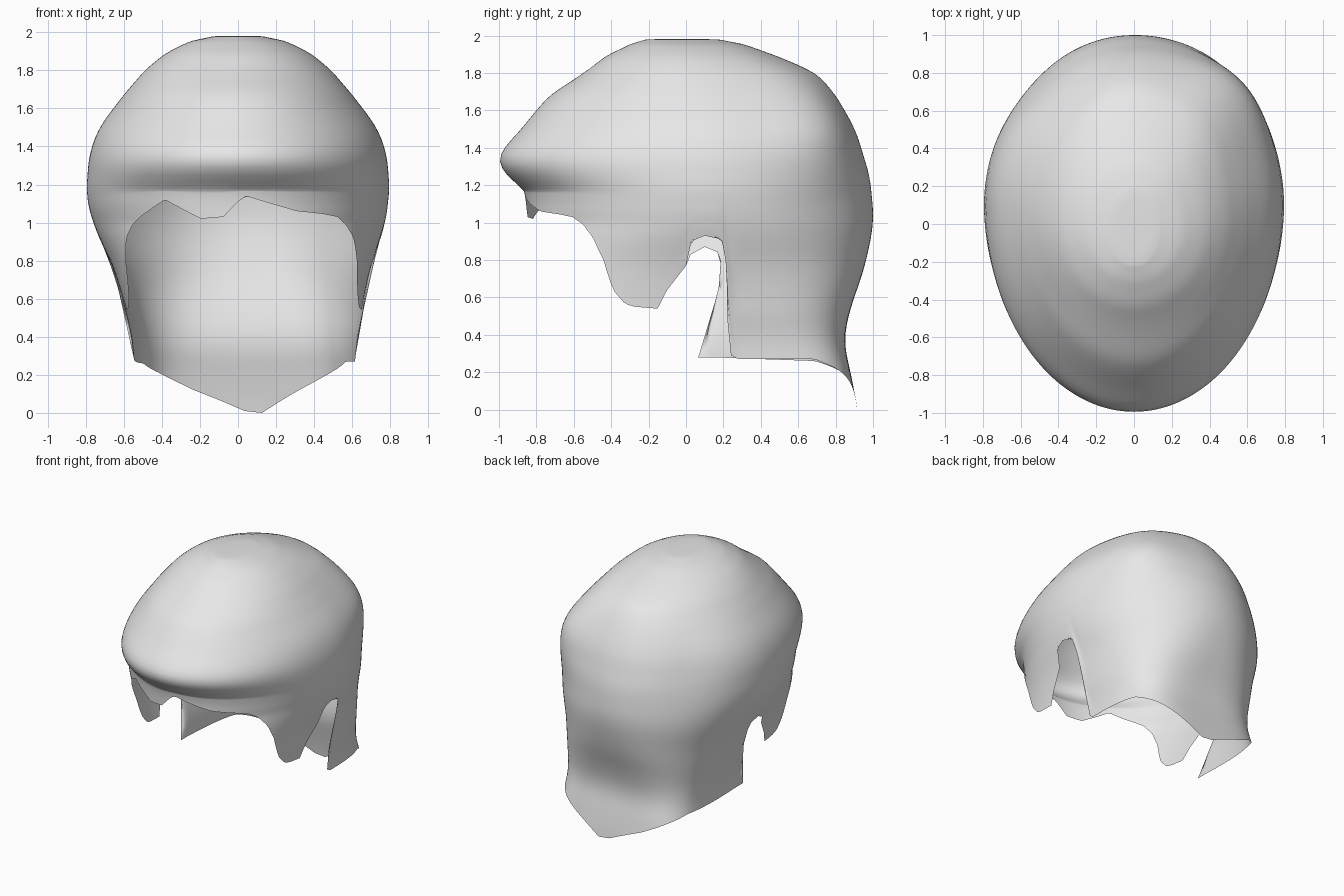
import bpy, bmesh, math

cube = bpy.data.objects.get("Cube")
if cube:
    bpy.data.objects.remove(cube, do_unlink=True)

# Sections from crown to nape: height, half width, front y, back y, squareness of the back
SECTIONS = [
    (1.98, .13, -.22, .18, 2), (1.955, .25, -.30, .31, 2), (1.89, .38, -.43, .49, 2),
    (1.8, .49, -.55, .69, 2), (1.68, .595, -.73, .80, 2), (1.5, .725, -.88, .9, 2),
    (1.35, .78, -1.0, .95, 2), (1.25, .79, -.96, .98, 2), (1.18, .795, -.87, .99, 2),
    (1.0, .765, -.85, 1.0, 2.1), (.75, .675, -.85, .95, 2.5), (.5, .615, -.85, .87, 3.3),
    (.35, .585, -.85, .85, 4), (.2, .58, -.85, .88, 4.6), (0, .58, -.85, .915, 4.6)]

# Lower rim height by angle, front (-90) to back (90); the cheek lock is shared
CHEEK = [(-48, 1.03), (-43, .99), (-38, .92), (-33, .8), (-29, .64), (-25, .565),
         (-22, .55), (-15, .54), (-12, .64), (-6, .77)]
RIM_LEFT = [(-90, 1.11), (-87, 1.14), (-80, 1.11), (-67, 1.06), (-55, 1.045)] + CHEEK + [
    (-4.5, .9), (0, .93), (6, .91), (8, .85), (9.5, .3), (13, .27),
    (40, .27), (50, .21), (65, .11), (81, 0), (90, .01)]
RIM_RIGHT = [(-90, 1.11), (-84, 1.03), (-75, 1.02), (-68, 1.07), (-61, 1.12),
             (-54, 1.07)] + CHEEK + [
    (-4.5, .83), (0, .87), (5, .84), (7.5, .7), (9, .28),
    (13, .28), (40, .26), (50, .21), (65, .12), (90, .01)]
COLUMNS, DOME_ROWS, SKIRT_ROWS = 240, 32, 26
HEM = 1.17


def clamp(v):
    return max(0, min(1, v))


def bell(v, centre, width):
    return math.exp(-((v - centre) / width) ** 2)


def rim(table, a):
    for (a0, z0), (a1, z1) in zip(table, table[1:]):
        if a <= a1:
            return z0 + (z1 - z0) * (a - a0) / (a1 - a0)
    return table[-1][1]


def section(z):
    """Smoothly interpolated section values at a height."""
    last = len(SECTIONS) - 1
    i = next((k for k in range(last) if z >= SECTIONS[k + 1][0]), last - 1)
    p = [SECTIONS[max(0, min(last, i + k))] for k in (-1, 0, 1, 2)]
    t = clamp((p[1][0] - z) / (p[1][0] - p[2][0]))
    return [b + t * .5 * (c - a + t * (2 * a - 5 * b + 4 * c - d + t * (3 * (b - c) + d - a)))
            for a, b, c, d in list(zip(*p))[1:]]


def shell_point(side, a, z):
    w, front, back, n = section(z)
    c, s = math.cos(math.radians(a)), math.sin(math.radians(a))
    # Cheek locks sit fuller than the fringe
    if s < 0:
        n = 2 + .8 * clamp((1 - z) / .45)
    r = (abs(c) ** n + abs(s) ** n) ** (-1 / n)
    mid = .1 - .13 * clamp((z - 1.6) / .38)
    # Hair swells at the back left and lies flatter at the back right
    if side > 0:
        r *= 1 + .1 * bell(a, 46, 20) * bell(z, 1.56, .3)
    else:
        r *= 1 - .035 * bell(a, 48, 20) * bell(z, 1.4, .35)
    x = side * w * c * r + .035 * clamp((1.1 - z) / .6)
    y = mid + (back - mid if s > 0 else mid - front) * s * r
    # Right nape lock sweeps forward
    if side < 0 and a > 0:
        y -= .2 * clamp((.66 - z) / .38) * clamp(1 - a / 40)
    return x, y, z


# Hair shell: dome rows down to the hairline, then a skirt following the rim
bm = bmesh.new()
crown = bm.verts.new((0, -.03, 1.985))
columns = []
for k in range(COLUMNS):
    turn = 360 * k / COLUMNS
    side = 1 if turn <= 180 else -1
    a = turn - 90 if side > 0 else 270 - turn
    low = rim(RIM_LEFT if side > 0 else RIM_RIGHT, a)
    heights = [HEM + (1.98 - HEM) * math.cos(math.pi / 2 * j / DOME_ROWS) for j in range(DOME_ROWS)]
    heights += [HEM + (low - HEM) * j / SKIRT_ROWS for j in range(SKIRT_ROWS + 1)]
    columns.append([bm.verts.new(shell_point(side, a, z)) for z in heights])
for k, col in enumerate(columns):
    nxt = columns[(k + 1) % COLUMNS]
    bm.faces.new((crown, col[0], nxt[0]))
    for j in range(len(col) - 1):
        bm.faces.new((col[j], col[j + 1], nxt[j + 1], nxt[j]))
for f in bm.faces:
    f.smooth = True

# Soften the surface while the rim stays put
inner = [v for v in bm.verts if not v.is_boundary]
for _ in range(3):
    bmesh.ops.smooth_vert(bm, verts=inner, factor=.5, use_axis_x=True, use_axis_y=True, use_axis_z=True)

mesh = bpy.data.meshes.new("hair_shell")
bm.to_mesh(mesh)
bm.free()
hair = bpy.data.objects.new("hair_shell", mesh)
bpy.context.collection.objects.link(hair)

grey = bpy.data.materials.new("light_grey")
grey.use_nodes = True
colour = (.8, .8, .8, 1)
grey.diffuse_color = colour
grey.node_tree.nodes["Principled BSDF"].inputs["Base Color"].default_value = colour
mesh.materials.append(grey)
